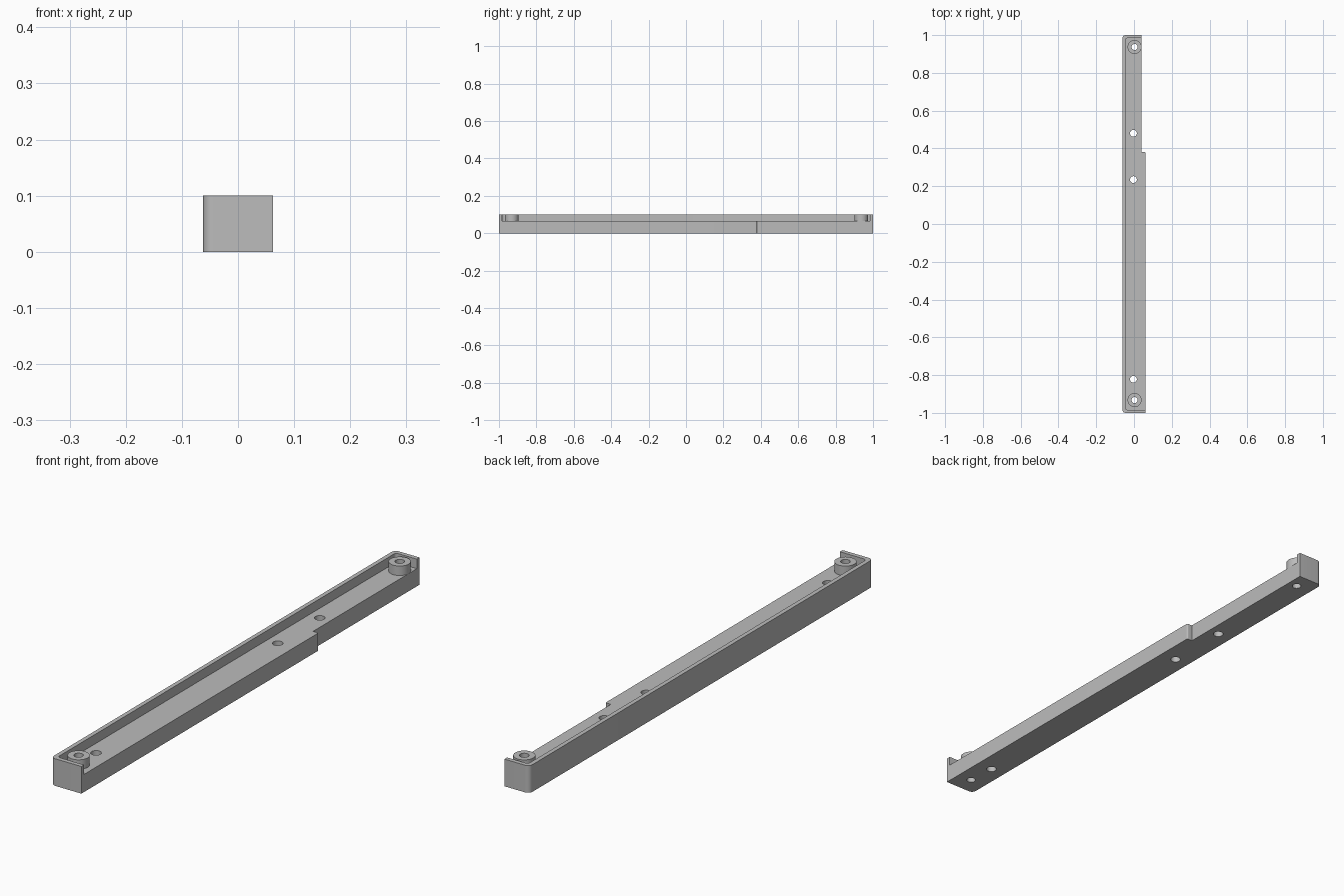
import bpy
import bmesh
from math import sin, cos, pi
from mathutils import Vector

if "Cube" in bpy.data.objects:
    bpy.data.objects.remove(bpy.data.objects["Cube"], do_unlink=True)

HALF_W, TOP, FLOOR, WALL = 0.062, 0.1, 0.065, 0.016
STEP_X, STEP_Y = 0.04, 0.38
BOSSES = [(0.003, 0.937), (0.003, -0.932)]
FLOOR_HOLES = [(-0.003, 0.48), (-0.003, 0.235), (-0.003, -0.822)]

grey = bpy.data.materials.new("grey plastic")
grey.use_nodes = True
grey.diffuse_color = (0.5, 0.5, 0.5, 1)
grey.node_tree.nodes["Principled BSDF"].inputs["Base Color"].default_value = (0.5, 0.5, 0.5, 1)


def outline(corners, steps=8):
    """Round each right-angled corner (x, y, radius)."""
    points = []
    for i, (x, y, r) in enumerate(corners):
        p = Vector((x, y))
        if r == 0:
            points.append(p)
            continue
        before = (Vector(corners[i - 1][:2]) - p).normalized()
        after = (Vector(corners[(i + 1) % len(corners)][:2]) - p).normalized()
        centre = p + r * (before + after)
        for k in range(steps + 1):
            a = k / steps * pi / 2
            points.append(centre - r * (before * sin(a) + after * cos(a)))
    return points


def prism(name, points, z0, z1):
    bm = bmesh.new()
    face = bm.faces.new([bm.verts.new((p[0], p[1], z0)) for p in points])
    lifted = bmesh.ops.extrude_face_region(bm, geom=[face], use_keep_orig=True)["geom"]
    bmesh.ops.translate(bm, vec=(0, 0, z1 - z0),
                        verts=[v for v in lifted if isinstance(v, bmesh.types.BMVert)])
    bmesh.ops.recalc_face_normals(bm, faces=bm.faces)
    mesh = bpy.data.meshes.new(name)
    bm.to_mesh(mesh)
    bm.free()
    mesh.materials.append(grey)
    obj = bpy.data.objects.new(name, mesh)
    bpy.context.collection.objects.link(obj)
    return obj


def cylinder(name, centre, r, z0, z1, sides=40):
    ring = [(centre[0] + r * cos(2 * pi * i / sides), centre[1] + r * sin(2 * pi * i / sides))
            for i in range(sides)]
    return prism(name, ring, z0, z1)


def select(obj):
    bpy.ops.object.select_all(action="DESELECT")
    obj.select_set(True)
    bpy.context.view_layer.objects.active = obj


def cut(obj, cutter):
    select(obj)
    mod = obj.modifiers.new("cut", "BOOLEAN")
    mod.operation, mod.solver, mod.object = "DIFFERENCE", "EXACT", cutter
    bpy.ops.object.modifier_apply(modifier=mod.name)
    bpy.data.objects.remove(cutter, do_unlink=True)


def smooth(obj):
    select(obj)
    bpy.ops.object.shade_smooth_by_angle(angle=pi / 6)


# Bar with rounded outer corners and a stepped open side
bar = prism("tray_bar", outline([
    (-HALF_W, -1, 0.018), (HALF_W, -1, 0), (HALF_W, STEP_Y, 0.006),
    (STEP_X, STEP_Y, 0), (STEP_X, 1, 0), (-HALF_W, 1, 0.018)]), 0, TOP)

# Recess, open on one long side, leaving a thin wall on the other three
inner, end = WALL - HALF_W, 1 - WALL
cut(bar, prism("recess_cutter", outline([
    (inner, -end, 0.012), (0.2, -end, 0), (0.2, end, 0), (inner, end, 0.012)]), FLOOR, 0.2))

# Screw holes through the floor
for spot in FLOOR_HOLES:
    cut(bar, cylinder("hole_cutter", spot, 0.018, -0.1, 0.2))
for spot in BOSSES:
    cut(bar, cylinder("hole_cutter", spot, 0.016, -0.1, 0.2))
smooth(bar)

# Raised screw bosses at both ends
for name, spot in zip(("back_screw_boss", "front_screw_boss"), BOSSES):
    boss = cylinder(name, spot, 0.037, FLOOR, TOP)
    cut(boss, cylinder("hole_cutter", spot, 0.016, -0.1, 0.2))
    smooth(boss)
